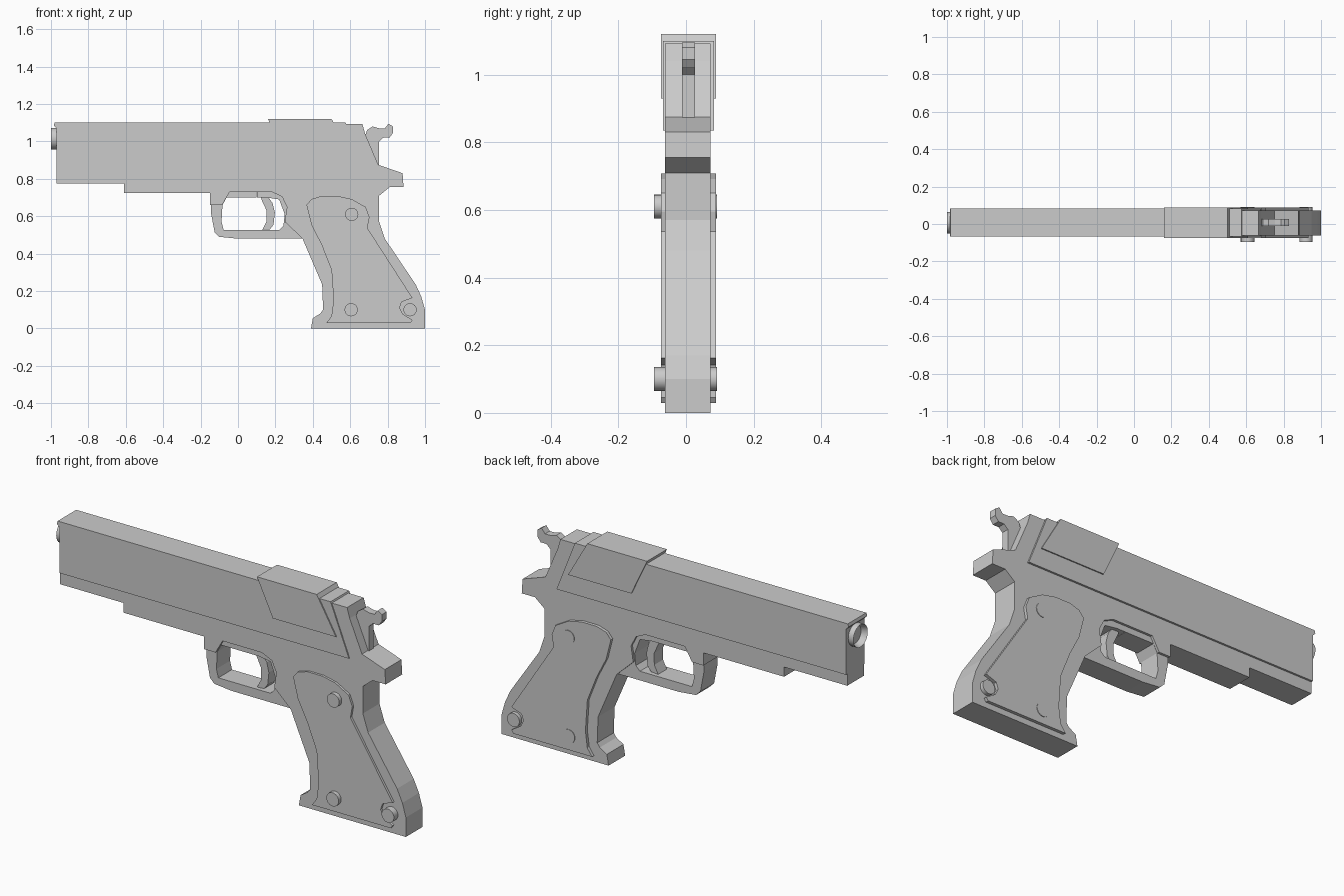
import bpy
import bmesh
import math
from mathutils import Matrix

default_cube = bpy.data.objects.get("Cube")
if default_cube:
    bpy.data.objects.remove(default_cube, do_unlink=True)

# Single flat material
grey = bpy.data.materials.new("plain grey")
grey.use_nodes = True
COLOUR = (0.6, 0.6, 0.6, 1.0)
grey.diffuse_color = COLOUR
grey.node_tree.nodes["Principled BSDF"].inputs["Base Color"].default_value = COLOUR


def add_object(name, bm):
    bmesh.ops.recalc_face_normals(bm, faces=bm.faces[:])
    mesh = bpy.data.meshes.new(name)
    bm.to_mesh(mesh)
    bm.free()
    mesh.materials.append(grey)
    obj = bpy.data.objects.new(name, mesh)
    bpy.context.collection.objects.link(obj)
    return obj


def plate(name, outline, y_front, y_back):
    """Side profile in x and z, extruded along y."""
    bm = bmesh.new()
    face = bm.faces.new([bm.verts.new((x, y_front, z)) for x, z in outline])
    result = bmesh.ops.extrude_face_region(bm, geom=[face])
    verts = [g for g in result["geom"] if isinstance(g, bmesh.types.BMVert)]
    bmesh.ops.translate(bm, verts=verts, vec=(0, y_back - y_front, 0))
    return add_object(name, bm)


def cylinder(name, centre, radius, depth, axis, bore=0.0):
    """Round part along an axis, optionally hollowed at both ends."""
    bm = bmesh.new()
    bmesh.ops.create_cone(bm, cap_ends=True, segments=32, radius1=radius,
                          radius2=radius, depth=depth)
    if bore:
        caps = [f for f in bm.faces if len(f.verts) > 4]
        bmesh.ops.inset_region(bm, faces=caps, thickness=radius - bore)
        for cap in [f for f in bm.faces if len(f.verts) > 4]:
            bmesh.ops.translate(bm, verts=cap.verts[:], vec=-cap.normal * depth * 0.4)
    turn = Matrix.Rotation(math.pi / 2, 4, axis)
    bmesh.ops.transform(bm, matrix=Matrix.Translation(centre) @ turn, verts=bm.verts[:])
    obj = add_object(name, bm)
    bpy.ops.object.select_all(action='DESELECT')
    obj.select_set(True)
    bpy.context.view_layer.objects.active = obj
    bpy.ops.object.shade_smooth_by_angle(angle=math.radians(35))
    return obj


# Frame with grip, tang and the slanted rear block
frame_outline = [
    (-0.97, 0.775), (-0.61, 0.775), (-0.61, 0.725), (-0.15, 0.725),
    (-0.15, 0.66), (-0.085, 0.66), (-0.045, 0.73), (0.18, 0.73),
    (0.235, 0.705), (0.262, 0.65), (0.25, 0.57), (0.33, 0.495),
    (0.345, 0.48), (0.45, 0.235), (0.455, 0.1), (0.44, 0.08),
    (0.4, 0.055), (0.39, 0), (1, 0), (1, 0.1),
    (0.98, 0.17), (0.95, 0.235), (0.785, 0.48), (0.755, 0.57),
    (0.755, 0.71), (0.81, 0.755), (0.885, 0.755), (0.88, 0.83),
    (0.75, 0.875), (0.68, 1.04), (0.665, 1.092), (0.55, 1.092),
    (0.5, 0.95), (-0.9, 0.95), (-0.9, 0.84), (-0.97, 0.84),
]
plate("frame", frame_outline, -0.062, 0.073)

# Slide with a small lip at the muzzle and a slanted rear end
slide_outline = [
    (-0.97, 0.835), (0.68, 0.835), (0.575, 1.1),
    (-0.98, 1.1), (-0.985, 1.085), (-0.97, 1.07),
]
plate("slide", slide_outline, -0.068, 0.083)

# Raised cover wrapping over the slide
plate("slide_cover", [(0.16, 1.12), (0.5, 1.12), (0.61, 0.93), (0.25, 0.93)],
      -0.074, 0.089)

# Muzzle
cylinder("barrel", (-0.96, 0.007, 1.015), 0.058, 0.08, 'Y', bore=0.045)

# Guard loop, joined under the frame
guard_outline = [
    (0.1, 0.745), (-0.06, 0.745), (-0.145, 0.7), (-0.145, 0.62),
    (-0.125, 0.515), (-0.1, 0.49), (0, 0.48), (0.345, 0.48),
    (0.33, 0.6), (0.27, 0.72), (0.101, 0.745), (0.101, 0.7),
    (0.152, 0.7), (0.22, 0.69), (0.25, 0.61), (0.243, 0.55),
    (0.22, 0.527), (-0.077, 0.527), (-0.088, 0.57), (-0.083, 0.66),
    (-0.061, 0.7), (0.1, 0.7),
]
plate("trigger_guard", guard_outline, -0.05, 0.061)

trigger_outline = [
    (0.12, 0.72), (0.16, 0.705), (0.185, 0.67), (0.197, 0.62), (0.19, 0.555),
    (0.17, 0.53), (0.13, 0.527), (0.152, 0.57), (0.153, 0.63), (0.125, 0.69),
]
plate("trigger", trigger_outline, -0.03, 0.041)

# Hammer behind the slide
hammer_outline = [
    (0.7, 0.87), (0.755, 0.87), (0.755, 1), (0.777, 1.02), (0.81, 1.02),
    (0.828, 1.045), (0.828, 1.08), (0.805, 1.095), (0.785, 1.07),
    (0.755, 1.07), (0.72, 1.08), (0.69, 1.06), (0.68, 1.03),
]
plate("hammer", hammer_outline, -0.012, 0.026)

# Grip panels on both sides, notched around the heel screw
panel_outline = [
    (0.366, 0.66), (0.393, 0.692), (0.447, 0.708), (0.532, 0.708),
    (0.607, 0.692), (0.682, 0.65), (0.703, 0.596), (0.692, 0.537),
    (0.933, 0.163), (0.875, 0.142), (0.864, 0.11), (0.88, 0.078),
    (0.933, 0.045), (0.922, 0.029), (0.473, 0.029), (0.5, 0.067),
    (0.511, 0.152), (0.5, 0.313), (0.447, 0.447), (0.393, 0.553),
]
for side, y_in, y_out in (("right", -0.05, -0.074), ("left", 0.06, 0.089)):
    plate(side + "_grip_panel", panel_outline, y_in, y_out)

# Screws pass through the grip and stand proud on the right
for label, x, z in (("upper", 0.608, 0.61), ("lower", 0.605, 0.1), ("heel", 0.92, 0.1)):
    cylinder(label + "_grip_screw", (x, -0.0015, z), 0.035, 0.187, 'X')
